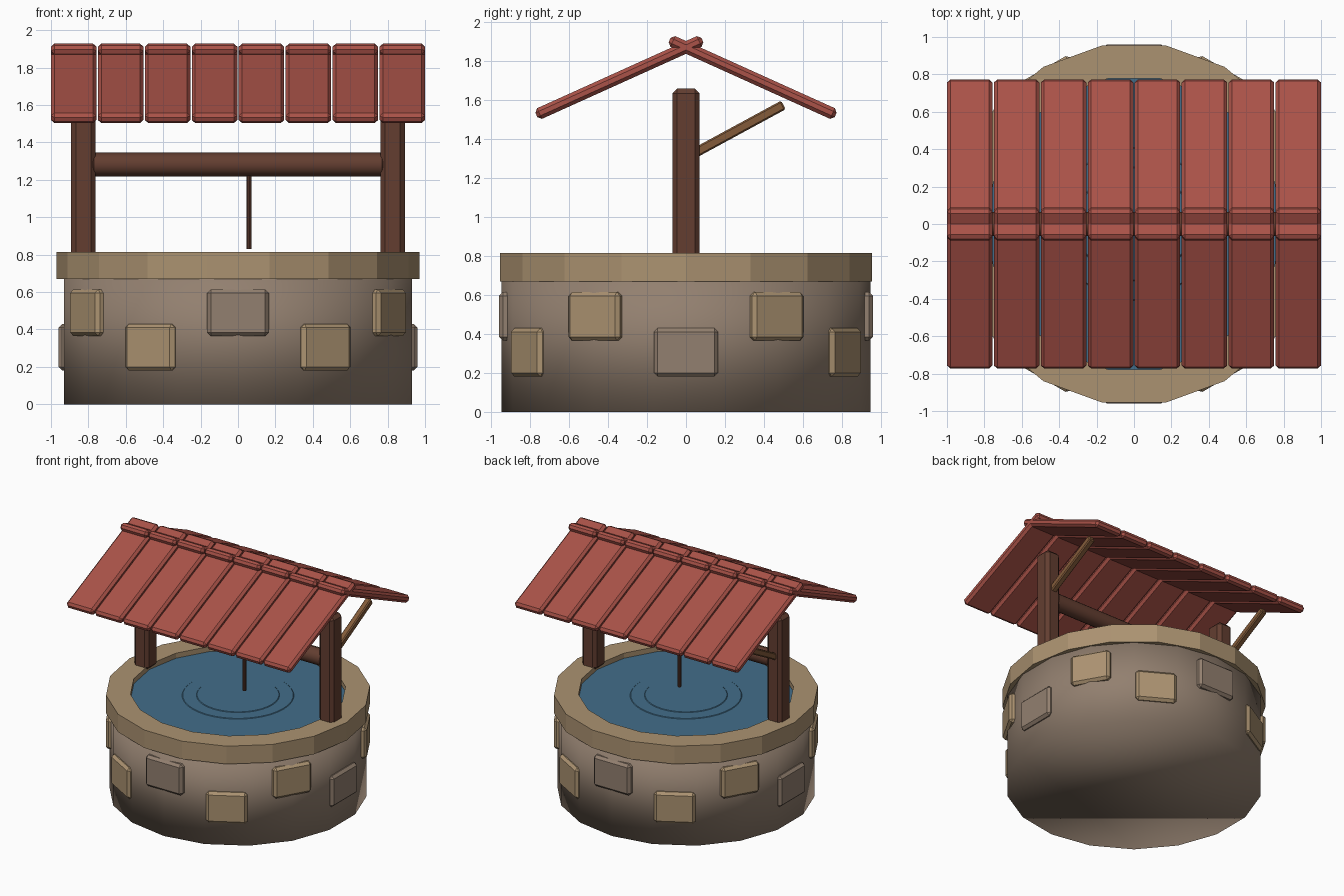
import bpy, bmesh, math
from mathutils import Matrix, Vector

if "Cube" in bpy.data.objects:
    bpy.data.objects.remove(bpy.data.objects["Cube"])


def material(name, rgb):
    m = bpy.data.materials.new(name)
    m.diffuse_color = (*rgb, 1)
    m.use_nodes = True
    m.node_tree.nodes["Principled BSDF"].inputs["Base Color"].default_value = m.diffuse_color
    return m


ROOF = material("red roof", (0.40, 0.085, 0.065))
TAN = material("tan stone", (0.41, 0.29, 0.165))
GREY = material("grey brown stone", (0.29, 0.215, 0.16))
WOOD = material("dark wood", (0.125, 0.048, 0.03))
BRACE = material("light wood", (0.23, 0.105, 0.042))
WATER = material("blue water", (0.055, 0.155, 0.255))


def finish(name, bm, mat, smooth=False, matrix=Matrix()):
    bmesh.ops.recalc_face_normals(bm, faces=bm.faces)
    mesh = bpy.data.meshes.new(name)
    bm.to_mesh(mesh)
    bm.free()
    mesh.materials.append(mat)
    mesh.polygons.foreach_set("use_smooth", [smooth] * len(mesh.polygons))
    obj = bpy.data.objects.new(name, mesh)
    obj.matrix_world = matrix
    bpy.context.collection.objects.link(obj)
    return obj


def box(name, size, mat, matrix, bevel):
    """Chamfered box placed by a matrix."""
    bm = bmesh.new()
    bmesh.ops.create_cube(bm, size=1, matrix=Matrix.Diagonal((*size, 1)))
    bmesh.ops.bevel(bm, geom=bm.edges[:], offset=bevel, segments=1,
                    affect='EDGES')
    return finish(name, bm, mat, False, matrix)


def lathe(name, profile, sides, mat, phase=0.0, loop=False, smooth=False,
          matrix=Matrix()):
    """Turn a (radius, height) profile around z; open ends get caps."""
    bm = bmesh.new()
    rings = []
    for r, z in profile:
        angles = [phase + math.tau * i / sides for i in range(sides)]
        rings.append([bm.verts.new((r * math.cos(a), r * math.sin(a), z))
                      for a in angles])
    pairs = list(zip(rings, rings[1:]))
    if loop:
        pairs.append((rings[-1], rings[0]))
    else:
        bm.faces.new(rings[0])
        bm.faces.new(rings[-1])
    for a, b in pairs:
        for i in range(sides):
            j = (i + 1) % sides
            bm.faces.new((a[i], a[j], b[j], b[i]))
    return finish(name, bm, mat, smooth, matrix)


# Round wall, faceted rim and rippled water
lathe("well_wall", [(0.946, 0), (0.946, 0.74)], 18, GREY,
      phase=math.pi / 2, smooth=True)
lathe("rim", [(0.97, 0.67), (0.97, 0.815), (0.79, 0.815), (0.79, 0.67)],
      18, TAN, loop=True)
lathe("water", [(0.81, 0.75), (0.81, 0.774), (0.41, 0.774), (0.405, 0.778),
                (0.305, 0.778), (0.30, 0.782)], 36, WATER)

# Protruding stones, alternating between two rows
for k in range(12):
    accent = k % 3 == 0
    z = 0.49 if k % 2 else 0.305
    place = (Matrix.Rotation(math.tau * k / 12, 4, 'Z')
             @ Matrix.Translation((0.90, 0, z)))
    box(f"wall_stone_{k + 1}", (0.12, 0.33 if accent else 0.305, 0.25),
        GREY if accent else TAN, place, 0.02)

# Posts with a slanted brace behind each
low, high = Vector((0, 0.03, 1.32)), Vector((0, 0.50, 1.575))
tilt = math.atan2(high.z - low.z, high.y - low.y)
for side, sx in (("left", -1), ("right", 1)):
    box(f"{side}_post", (0.13, 0.14, 0.87), WOOD,
        Matrix.Translation((sx * 0.827, 0, 1.225)), 0.025)
    mid = (low + high) / 2 + Vector((sx * 0.827, 0, 0))
    box(f"{side}_brace", (0.05, (high - low).length, 0.05), BRACE,
        Matrix.Translation(mid) @ Matrix.Rotation(tilt, 4, 'X'), 0.008)

# Axle between the posts and the hanging rope
axle = lathe("axle", [(0.048, -0.79), (0.063, -0.77), (0.063, 0.77),
                      (0.048, 0.79)], 20, WOOD,
             matrix=Matrix.Translation((0, 0, 1.282))
             @ Matrix.Rotation(math.pi / 2, 4, 'Y'))
rope = lathe("rope", [(0.013, 0.83), (0.013, 1.26)], 10, WOOD,
             matrix=Matrix.Translation((0.058, 0, 0)))
for obj in (axle, rope):
    bpy.ops.object.select_all(action='DESELECT')
    obj.select_set(True)
    bpy.context.view_layer.objects.active = obj
    bpy.ops.object.shade_smooth_by_angle(angle=math.radians(30))

# Two slopes of roof planks crossing at the ridge
slope = math.radians(24.3)
for side, sy in (("front", -1), ("back", 1)):
    for i in range(8):
        x = -0.8785 + i * 0.251
        box(f"{side}_roof_plank_{i + 1}", (0.243, 0.935, 0.06), ROOF,
            Matrix.Translation((x, sy * 0.342, 1.716))
            @ Matrix.Rotation(-sy * slope, 4, 'X'), 0.018)
